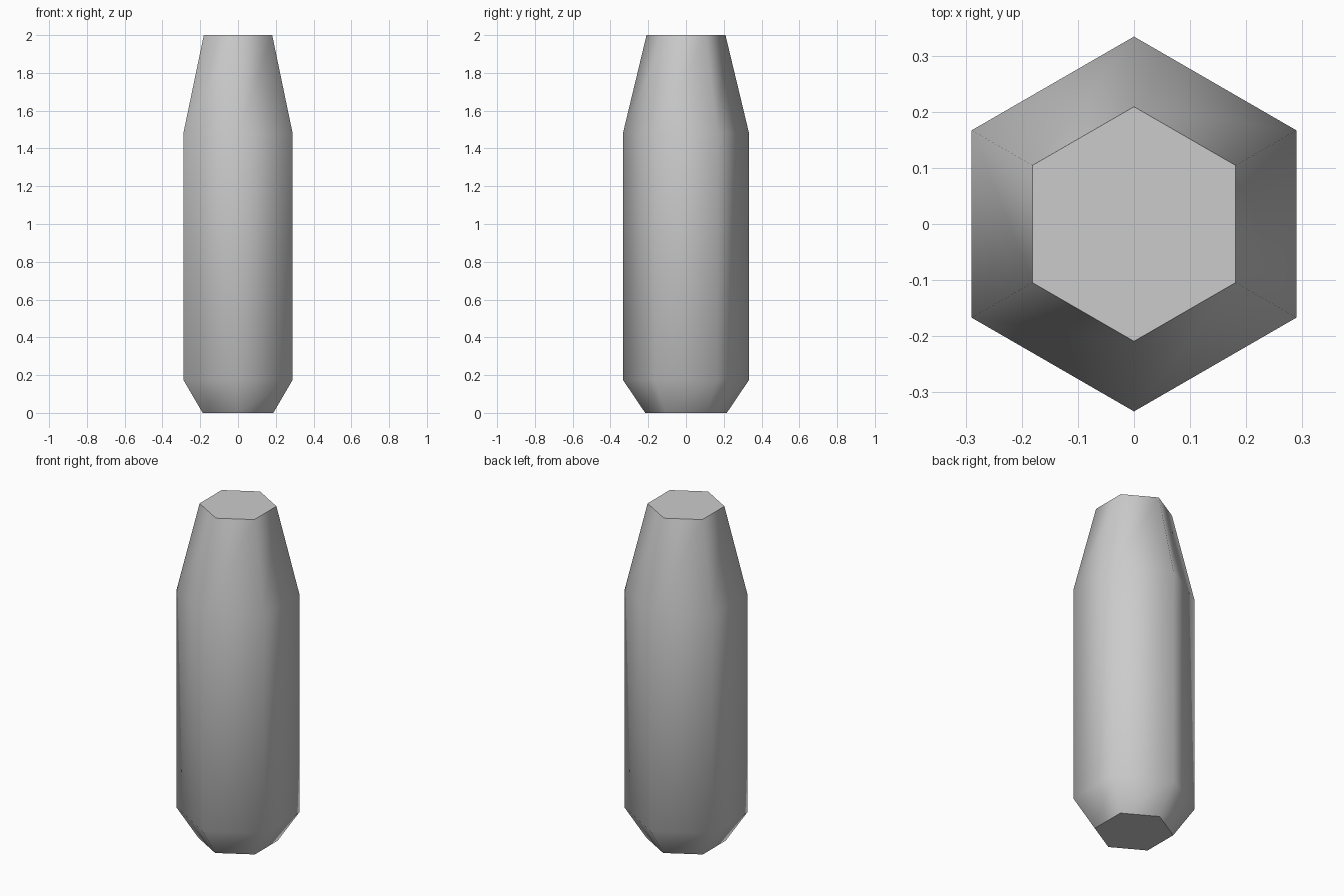
import bpy, bmesh
from math import sin, cos, pi

if "Cube" in bpy.data.objects:
    bpy.data.objects.remove(bpy.data.objects["Cube"])

SIDES = 6
# (radius, height) of each hexagonal ring, bottom to top
PROFILE = [(0.216, 0.0), (0.334, 0.175), (0.334, 1.48), (0.209, 2.0)]

bm = bmesh.new()
rings = [[bm.verts.new((r * cos(pi / 2 + 2 * pi * i / SIDES),
                        r * sin(pi / 2 + 2 * pi * i / SIDES), z))
          for i in range(SIDES)] for r, z in PROFILE]

# smooth-shaded side walls
for low, high in zip(rings, rings[1:]):
    for i in range(SIDES):
        j = (i + 1) % SIDES
        bm.faces.new((low[i], low[j], high[j], high[i])).smooth = True

# flat end caps with sharp rims
for cap in (bm.faces.new(rings[0][::-1]), bm.faces.new(rings[-1])):
    for edge in cap.edges:
        edge.smooth = False

mesh = bpy.data.meshes.new("hexagonal_body")
bm.to_mesh(mesh)
bm.free()
body = bpy.data.objects.new("hexagonal_body", mesh)
bpy.context.collection.objects.link(body)
